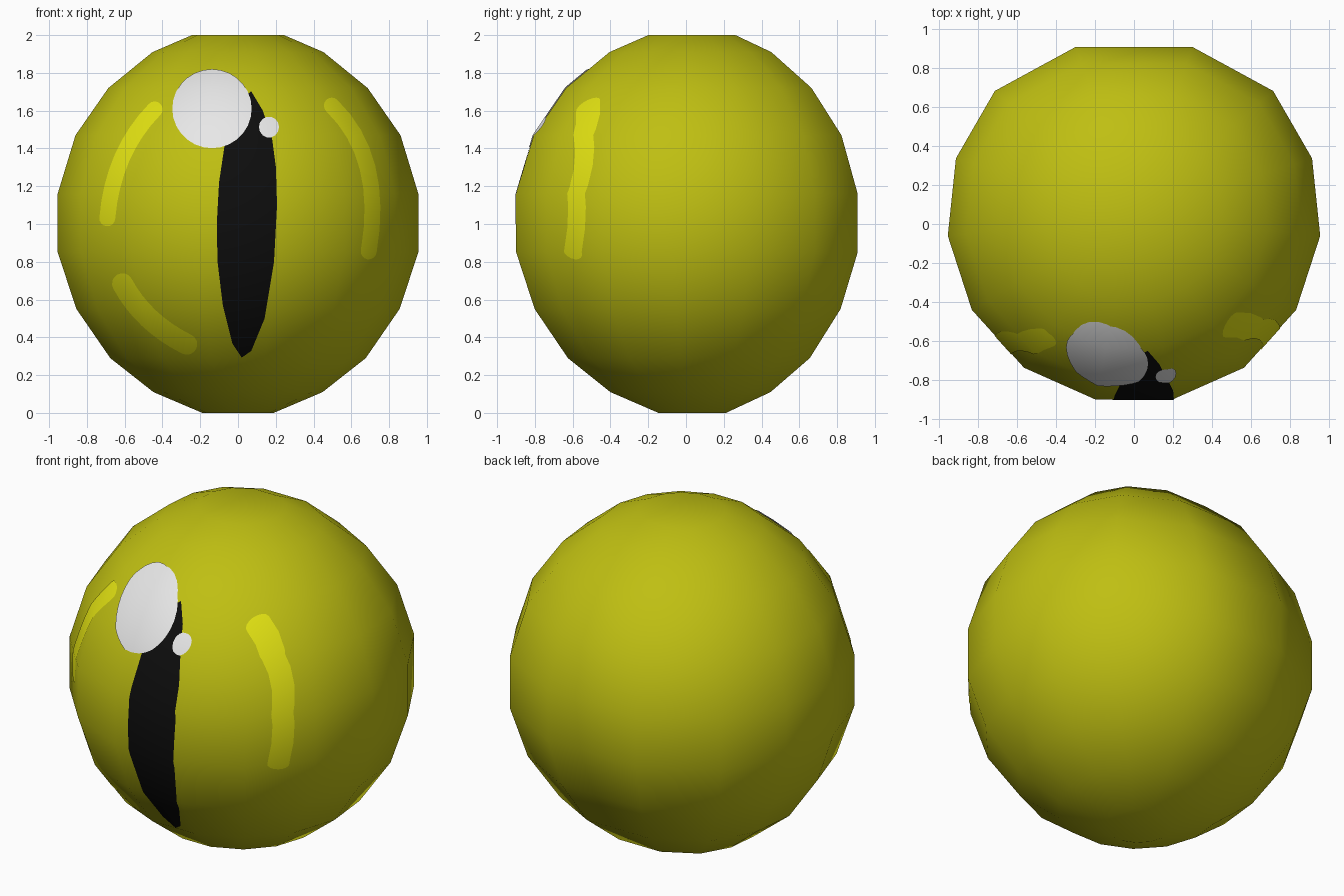
import bpy, bmesh, math
from mathutils import Vector

if "Cube" in bpy.data.objects:
    bpy.data.objects.remove(bpy.data.objects["Cube"])

CENTRE = Vector((0, 0.02, 1))


def material(name, rgb):
    m = bpy.data.materials.new(name)
    m.diffuse_color = (*rgb, 1)
    m.use_nodes = True
    m.node_tree.nodes["Principled BSDF"].inputs["Base Color"].default_value = m.diffuse_color
    return m


YELLOW = material("olive yellow", (0.52, 0.52, 0.006))
LIGHT = material("light yellow", (0.76, 0.76, 0.006))
BLACK = material("black", (0.004, 0.004, 0.004))
WHITE = material("white", (0.8, 0.8, 0.8))


def finish(bm, name, mat):
    """Turn a bmesh into a smooth object with round-ball normals."""
    mesh = bpy.data.meshes.new(name)
    bm.to_mesh(mesh)
    bm.free()
    mesh.materials.append(mat)
    mesh.polygons.foreach_set("use_smooth", [True] * len(mesh.polygons))
    mesh.normals_split_custom_set_from_vertices(
        [(v.co - CENTRE).normalized() for v in mesh.vertices])
    obj = bpy.data.objects.new(name, mesh)
    bpy.context.collection.objects.link(obj)
    return obj


# Ball: stacked 14-sided rings, slightly flattened at the back
RINGS = [(0, .19), (.11, .45), (.29, .68), (.55, .86), (.85, .96),
         (1.16, .96), (1.47, .865), (1.72, .69), (1.91, .455), (2, .245)]
half = [(math.sin(math.radians(12 + 24 * k)), -math.cos(math.radians(12 + 24 * k)))
        for k in range(6)] + [(.31, .905)]
section = half + [(-x, y) for x, y in reversed(half)]


def ball_bmesh():
    bm = bmesh.new()
    rings = [[bm.verts.new((x * r, y * r + .04, z)) for x, y in section] for z, r in RINGS]
    n = len(section)
    for a, b in zip(rings, rings[1:]):
        for i in range(n):
            j = (i + 1) % n
            bm.faces.new((a[i], a[j], b[j], b[i]))
    bm.faces.new(rings[0][::-1])
    bm.faces.new(rings[-1])
    bm.normal_update()
    return bm


finish(ball_bmesh(), "eyeball", YELLOW)


def clip(bm, normal, point):
    bmesh.ops.bisect_plane(bm, geom=bm.verts[:] + bm.edges[:] + bm.faces[:],
                           plane_co=point, plane_no=normal, clear_outer=True)


def marking(name, mat, pieces, lift):
    """Thin skin on the ball front, cut to convex outlines given in x, z."""
    total = bmesh.new()
    for pts in pieces:
        edges = list(zip(pts, pts[1:] + pts[:1]))
        area = sum(a[0] * b[1] - b[0] * a[1] for a, b in edges)
        s = 1 if area > 0 else -1
        bm = ball_bmesh()
        clip(bm, (0, 1, 0), (0, 0, 0))
        for (x0, z0), (x1, z1) in edges:
            clip(bm, Vector((s * (z1 - z0), 0, s * (x0 - x1))).normalized(), (x0, 0, z0))
        tmp = bpy.data.meshes.new("tmp")
        bm.to_mesh(tmp)
        bm.free()
        total.from_mesh(tmp)
        bpy.data.meshes.remove(tmp)
    bmesh.ops.remove_doubles(total, verts=total.verts[:], dist=1e-4)
    for v in total.verts:
        v.co = CENTRE + (v.co - CENTRE) * (1 + lift)
    return finish(total, name, mat)


def ellipse(cx, cz, rx, rz, n):
    return [(cx + rx * math.cos(2 * math.pi * i / n),
             cz + rz * math.sin(2 * math.pi * i / n)) for i in range(n)]


def stroke(a, c, b, w, n=8):
    """Round-ended band of half width w along a curve, as convex pieces."""
    a, c, b = Vector(a), Vector(c), Vector(b)
    rows = []
    for i in range(n + 1):
        t = i / n
        p = a * (1 - t) ** 2 + c * 2 * t * (1 - t) + b * t * t
        d = ((c - a) * (1 - t) + (b - c) * t).normalized()
        rows.append((p, d, Vector((-d.y, d.x))))
    pieces = [[p + m * w, q + k * w, q - k * w, p - m * w]
              for (p, _, m), (q, _, k) in zip(rows, rows[1:])]
    for (p, d, m), s in ((rows[0], -1), (rows[-1], 1)):
        pieces.append([p + (m * math.cos(math.pi * i / 8) + d * s * math.sin(math.pi * i / 8)) * w
                       for i in range(9)])
    return [[tuple(v) for v in piece] for piece in pieces]


# Slit pupil
marking("pupil", BLACK, [[
    (.07, 1.7), (.13, 1.6), (.18, 1.45), (.2, 1.3), (.206, 1.1), (.19, .8), (.14, .5),
    (.07, .33), (.02, .295), (-.03, .37), (-.08, .57), (-.108, .8), (-.112, 1.0),
    (-.1, 1.22), (-.07, 1.42), (0, 1.65)]], .003)

# White glints
marking("large_glint", WHITE, [ellipse(-.137, 1.607, .209, .208, 28)], .006)
marking("small_glint", WHITE, [ellipse(.163, 1.51, .053, .055, 14)], .006)

# Lighter iris bands
marking("iris_band_upper_left", LIGHT, stroke((-.44, 1.605), (-.66, 1.38), (-.69, 1.03), .042), .003)
marking("iris_band_lower_left", LIGHT, stroke((-.61, .685), (-.5, .48), (-.27, .365), .055), .003)
marking("iris_band_right", LIGHT, stroke((.495, 1.625), (.775, 1.355), (.69, .855), .042), .003)
